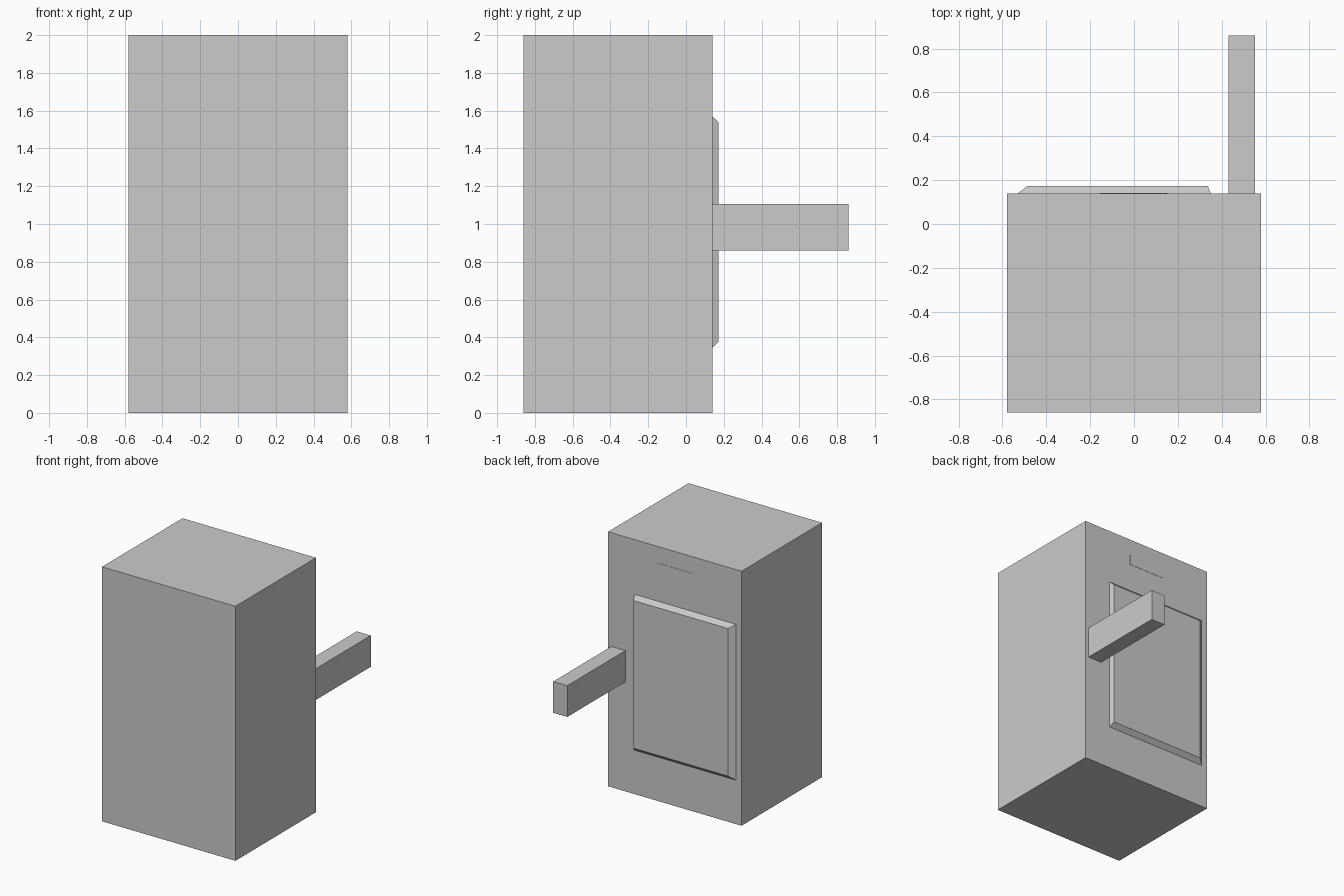
import bpy, bmesh

if "Cube" in bpy.data.objects:
    bpy.data.objects.remove(bpy.data.objects["Cube"])


def tapered_box(name, base, y0, top, y1):
    """Box running along y, from a rectangle (x0, x1, z0, z1) at y0 to another at y1."""
    bm = bmesh.new()
    rings = []
    for (xa, xb, za, zb), y in ((base, y0), (top, y1)):
        rings.append([bm.verts.new((x, y, z))
                      for x, z in ((xa, za), (xb, za), (xb, zb), (xa, zb))])
    a, b = rings
    bm.faces.new(a)
    bm.faces.new(b)
    for i in range(4):
        j = (i + 1) % 4
        bm.faces.new((a[i], a[j], b[j], b[i]))
    bmesh.ops.recalc_face_normals(bm, faces=bm.faces)
    mesh = bpy.data.meshes.new(name)
    bm.to_mesh(mesh)
    bm.free()
    obj = bpy.data.objects.new(name, mesh)
    bpy.context.collection.objects.link(obj)
    return obj


def box(name, rect, y0, y1):
    return tapered_box(name, rect, y0, rect, y1)


BACK = 0.139  # y of the body's rear face

# Main cabinet
box("cabinet_body", (-0.58, 0.58, 0.0, 2.0), -0.86, BACK)

# Raised panel with uneven chamfers
tapered_box("raised_panel", (-0.53, 0.35, 0.345, 1.57), BACK,
            (-0.487, 0.337, 0.378, 1.538), 0.173)

# Projecting bar handle
box("bar_handle", (0.43, 0.552, 0.86, 1.106), BACK, 0.86)

# Very thin plate above the panel
box("thin_plate", (-0.155, 0.153, 1.79, 1.87), BACK, BACK + 0.002)
